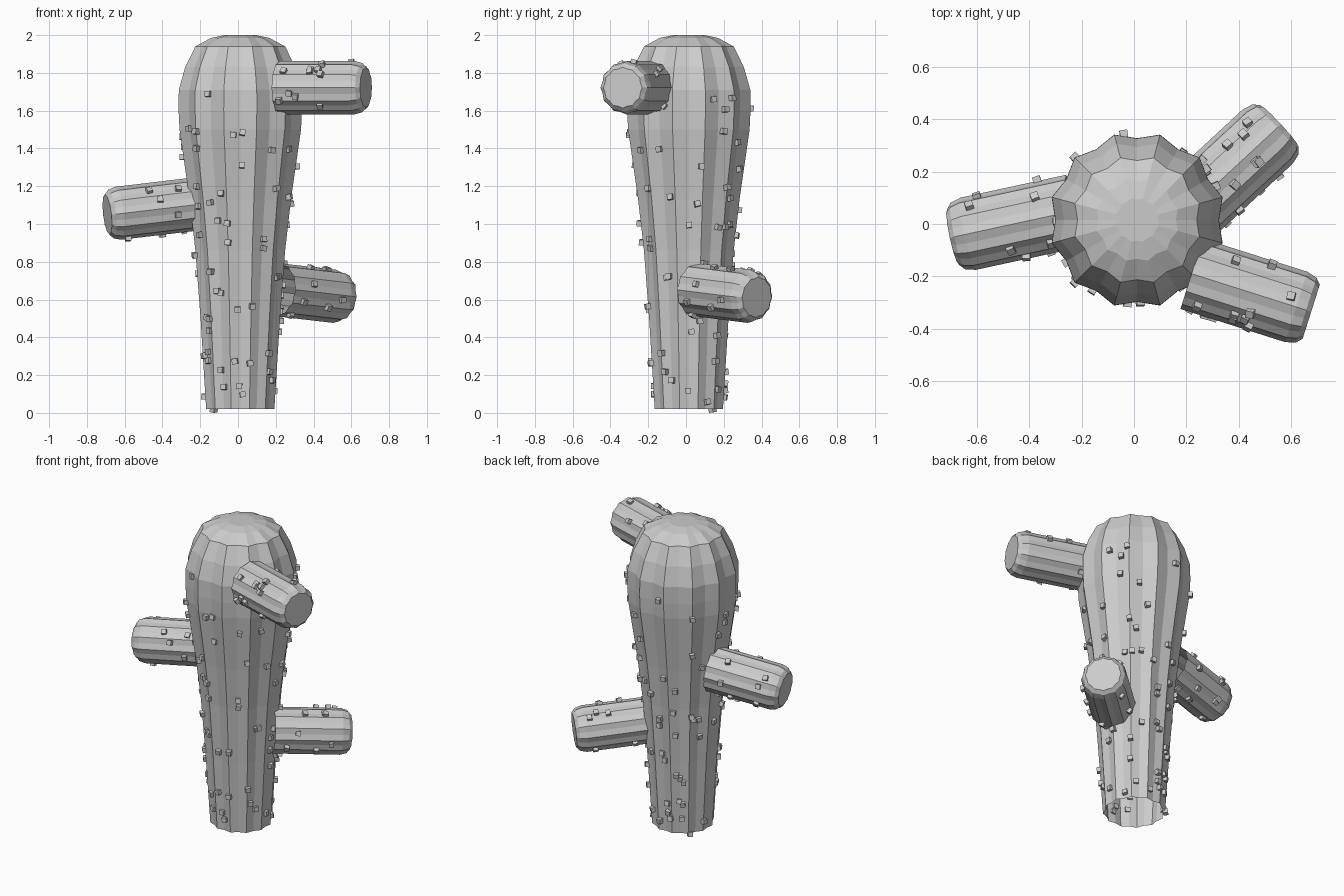
import bpy, bmesh, math, random
from mathutils import Vector, Matrix, Euler

if "Cube" in bpy.data.objects:
    bpy.data.objects.remove(bpy.data.objects["Cube"])

random.seed(7)
RIBS = 12


def finish(name, bm):
    bmesh.ops.recalc_face_normals(bm, faces=bm.faces)
    mesh = bpy.data.meshes.new(name)
    bm.to_mesh(mesh)
    bm.free()
    obj = bpy.data.objects.new(name, mesh)
    bpy.context.collection.objects.link(obj)
    return obj


def ribbed(name, profile, valley, phase, matrix):
    """Star-section tube along local z, open at the start, capped at the end."""
    bm = bmesh.new()
    n = RIBS * 2
    rings = []
    for z, r in profile:
        ring = []
        for i in range(n):
            a = phase + math.tau * i / n
            k = r * (valley if i % 2 else 1)
            ring.append(bm.verts.new(matrix @ Vector((k * math.cos(a), k * math.sin(a), z))))
        rings.append(ring)
    for lo, hi in zip(rings, rings[1:]):
        for i in range(n):
            j = (i + 1) % n
            bm.faces.new((lo[i], lo[j], hi[j], hi[i]))
    bm.faces.new(rings[-1])
    return finish(name, bm)


def radius_at(profile, z):
    for (z0, r0), (z1, r1) in zip(profile, profile[1:]):
        if z0 <= z <= z1:
            return r0 + (r1 - r0) * (z - z0) / (z1 - z0)
    return profile[0][1]


def spines(name, profile, valley, phase, matrix, heights):
    """Little cubes half sunk into the ribs."""
    bm = bmesh.new()
    for z in heights:
        u = random.uniform(-0.6, 0.6)
        a = phase + math.tau * (random.randrange(RIBS) + u) / RIBS
        depth = min(1, 2 * abs(u))
        r = radius_at(profile, z) * (1 - (1 - valley) * depth) + 0.004
        pos = Matrix.Translation((r * math.cos(a), r * math.sin(a), z))
        tilt = Euler((random.uniform(-.2, .2), random.uniform(-.2, .2), a)).to_matrix().to_4x4()
        bmesh.ops.create_cube(bm, size=0.03, matrix=matrix @ pos @ tilt)
    return finish(name, bm)


# Trunk: flares upward, then rounds over to a flat crown
trunk = [(0.02, .187), (0.49, .217), (0.86, .246), (1.13, .278), (1.5, .333), (1.6, .338),
         (1.71, .337), (1.83, .302), (1.94, .246), (1.985, .16), (2.0, .085)]
trunk_mat = Matrix.Translation((0.012, 0.015, 0))
phase = math.radians(15)
ribbed("trunk", trunk, 0.925, phase, trunk_mat)
heights = [0.018] + [random.uniform(0.02, 1.7) for _ in range(104)]
spines("trunk_spines", trunk, 0.925, phase, trunk_mat, heights)

# Arms: start point inside the trunk, end point at the tip
arms = {
    "upper_right_arm": ((0.22, -0.19, 1.722), (0.677, -0.335, 1.722)),
    "lower_right_arm": ((0.21, 0.055, 0.652), (0.555, 0.375, 0.612)),
    "left_arm": ((-0.23, 0.05, 1.105), (-0.692, -0.05, 1.05)),
}
for name, (start, end) in arms.items():
    axis = Vector(end) - Vector(start)
    length = axis.length
    prof = [(0, .141), (length - .06, .141), (length - .02, .13), (length, .108)]
    mat = Matrix.Translation(start) @ axis.to_track_quat('Z', 'Y').to_matrix().to_4x4()
    ribbed(name, prof, 0.94, 0, mat)
    spines(name + "_spines", prof, 0.94, 0, mat,
           [random.uniform(0.02, length - 0.08) for _ in range(14)])
